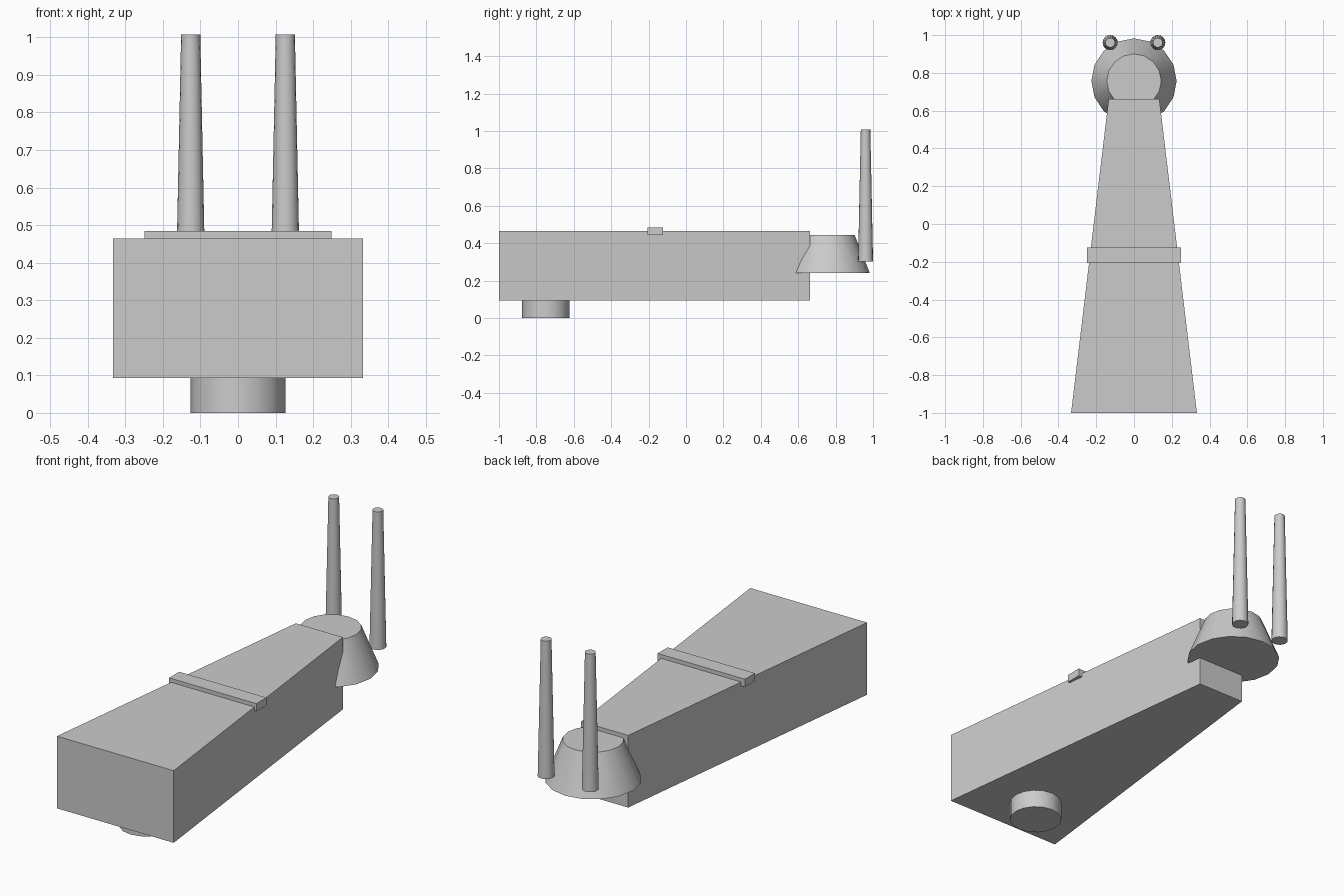
import bpy
import bmesh
from mathutils import Matrix, Vector

cube = bpy.data.objects.get("Cube")
if cube:
    bpy.data.objects.remove(cube, do_unlink=True)

# One plain grey for every part
grey = bpy.data.materials.new("plain_grey")
grey.use_nodes = True
colour = (0.6, 0.6, 0.6, 1)
grey.diffuse_color = colour
grey.node_tree.nodes["Principled BSDF"].inputs["Base Color"].default_value = colour


def finish(name, bm, smooth=False):
    bmesh.ops.recalc_face_normals(bm, faces=bm.faces)
    mesh = bpy.data.meshes.new(name)
    bm.to_mesh(mesh)
    bm.free()
    mesh.materials.append(grey)
    obj = bpy.data.objects.new(name, mesh)
    bpy.context.collection.objects.link(obj)
    if smooth:
        bpy.ops.object.select_all(action="DESELECT")
        obj.select_set(True)
        bpy.context.view_layer.objects.active = obj
        bpy.ops.object.shade_smooth_by_angle()
    return obj


def tapered_box(name, front, back, bottom, top, front_half, back_half):
    """Box whose half width changes from front to back."""
    bm = bmesh.new()
    outline = [(-front_half, front), (front_half, front),
               (back_half, back), (-back_half, back)]
    base = bm.faces.new([bm.verts.new((x, y, bottom)) for x, y in outline])
    lifted = bmesh.ops.extrude_face_region(bm, geom=[base])["geom"]
    verts = [v for v in lifted if isinstance(v, bmesh.types.BMVert)]
    bmesh.ops.translate(bm, verts=verts, vec=Vector((0, 0, top - bottom)))
    return finish(name, bm)


def round_part(name, x, y, bottom, top, r_bottom, r_top, sides=16):
    bm = bmesh.new()
    bmesh.ops.create_cone(
        bm, cap_ends=True, segments=sides, radius1=r_bottom, radius2=r_top,
        depth=top - bottom,
        matrix=Matrix.Translation((x, y, (bottom + top) / 2)))
    return finish(name, bm, smooth=True)


# Wedge body and the flat bar across its top
tapered_box("body", -1.0, 0.663, 0.093, 0.465, 0.333, 0.134)
tapered_box("cross_bar", -0.206, -0.124, 0.445, 0.485, 0.249, 0.249)

# Round foot below the wide end, flared collar at the narrow end
round_part("foot", 0, -0.75, 0, 0.093, 0.1265, 0.1265)
round_part("rear_collar", 0, 0.757, 0.24, 0.445, 0.226, 0.144)

# Pair of tall tapered posts
for side, sign in (("left", 1), ("right", -1)):
    round_part(side + "_post", sign * 0.126, 0.96, 0.302, 1.007, 0.04, 0.0255)
